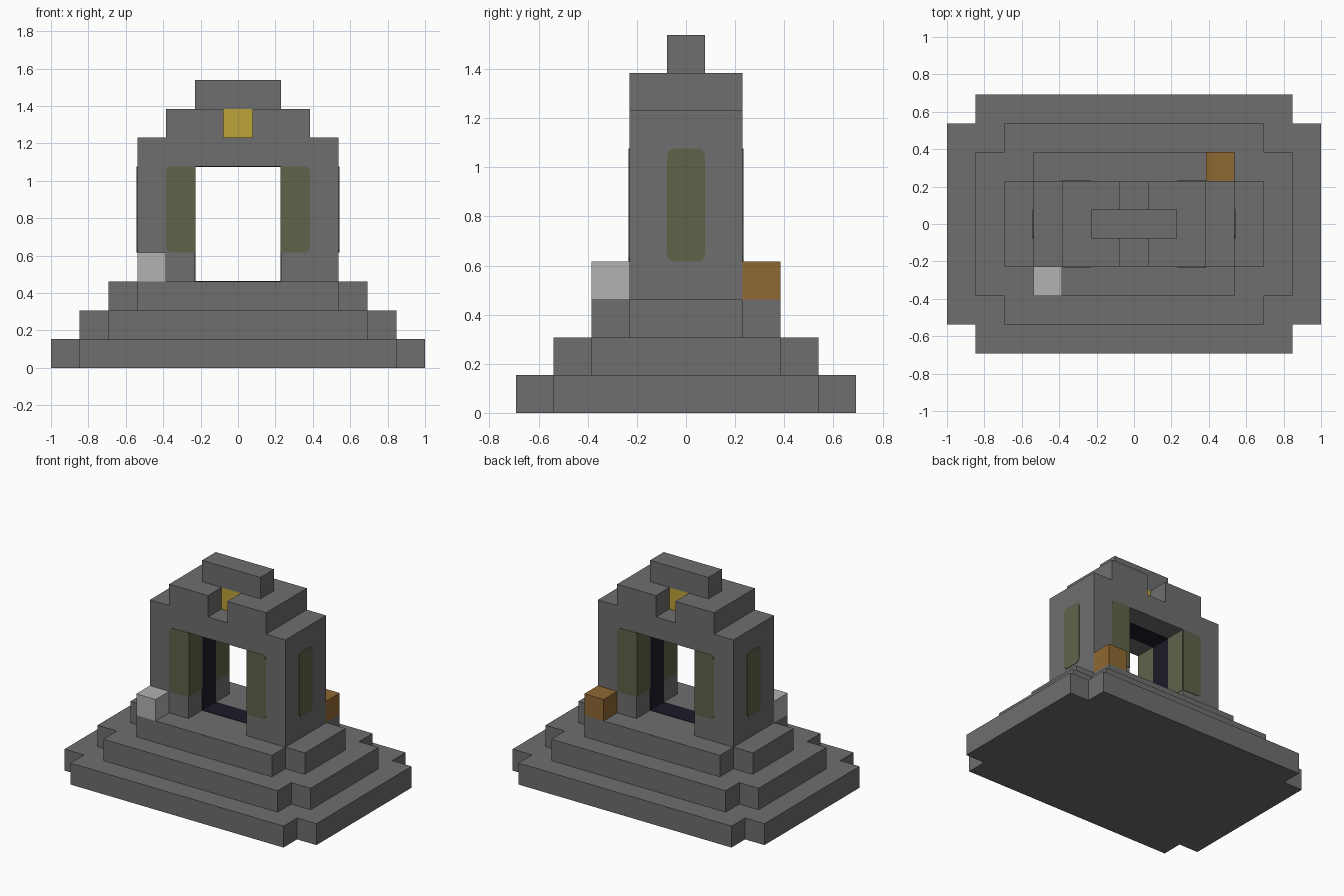
import bpy
import math
from mathutils import Vector

U = 2 / 13          # side of one building block
THIN = 0.003        # thickness of painted plates

old = bpy.data.objects.get("Cube")
if old:
    bpy.data.objects.remove(old, do_unlink=True)


def material(name, rgb):
    m = bpy.data.materials.new(name)
    m.use_nodes = True
    lin = [((c / 255 + 0.055) / 1.055) ** 2.4 for c in rgb] + [1.0]
    m.diffuse_color = lin
    m.node_tree.nodes["Principled BSDF"].inputs["Base Color"].default_value = lin
    return m


stone = material("grey stone", (110, 110, 110))
moss = material("moss green", (95, 99, 74))
dark = material("dark navy stone", (27, 27, 40))
gold = material("gold", (190, 163, 58))
wood = material("orange brown", (143, 104, 50))
pale = material("pale grey", (178, 178, 178))


def prism(name, outline, origin, a, b, depth, mat):
    """Extrude a 2D outline (along axes a, b from origin) by the vector depth."""
    o, a, b, d = (Vector(v) for v in (origin, a, b, depth))
    base = [o + a * p + b * q for p, q in outline]
    if a.cross(b).dot(d) < 0:
        base.reverse()
    n = len(base)
    faces = [list(range(n))[::-1], list(range(n, 2 * n))]
    faces += [[i, (i + 1) % n, n + (i + 1) % n, n + i] for i in range(n)]
    mesh = bpy.data.meshes.new(name)
    mesh.from_pydata(base + [v + d for v in base], [], faces)
    mesh.materials.append(mat)
    ob = bpy.data.objects.new(name, mesh)
    bpy.context.collection.objects.link(ob)
    return ob


def box(name, x, y, z, mat):
    """Box from (low, high) ranges."""
    outline = [(x[0], y[0]), (x[1], y[0]), (x[1], y[1]), (x[0], y[1])]
    return prism(name, outline, (0, 0, z[0]), (1, 0, 0), (0, 1, 0),
                 (0, 0, z[1] - z[0]), mat)


def block(name, x, y, z, mat):
    """Box given in building blocks."""
    return box(name, *[[v * U for v in r] for r in (x, y, z)], mat)


def rounded(p0, p1, q0, q1, round_low, round_high, r=0.03):
    """Rectangle outline with the corners rounded at the low and/or high p side."""
    pts = []
    for p, q, sp, sq, start in ((p0, q0, 1, 1, 180), (p1, q0, -1, 1, 270),
                                (p1, q1, -1, -1, 0), (p0, q1, 1, -1, 90)):
        if round_low if sp > 0 else round_high:
            for k in range(5):
                t = math.radians(start + k * 22.5)
                pts.append((p + sp * r + r * math.cos(t), q + sq * r + r * math.sin(t)))
        else:
            pts.append((p, q))
    return pts


# Stepped base with notched corners
for i, name in enumerate(("lower_step", "middle_step", "upper_step")):
    w, d = (6.5 - i) * U, (4.5 - i) * U
    quarter = [(w, d - U), (w - U, d - U), (w - U, d)]
    outline = quarter + [(-x, y) for x, y in quarter[::-1]]
    outline += [(-x, -y) for x, y in quarter] + [(x, -y) for x, y in quarter[::-1]]
    prism(name, outline, (0, 0, i * U), (1, 0, 0), (0, 1, 0), (0, 0, U), stone)

# Gateway arch
half = [(1.5, 7), (1.5, 3), (3.5, 3), (3.5, 8)]
arch = [(x * U, z * U) for x, z in half + [(-x, z) for x, z in half[::-1]]]
prism("gateway_arch", arch, (0, -1.5 * U, 0), (1, 0, 0), (0, 0, 1), (0, 3 * U, 0), stone)

# Crown course, keystone and cap
for side, s in (("left", 1), ("right", -1)):
    block(side + "_crown_block", sorted((0.5 * s, 2.5 * s)), (-1.5, 1.5), (8, 9), stone)
block("keystone", (-0.5, 0.5), (-0.5, 0.5), (8, 9), gold)
block("cap_block", (-1.5, 1.5), (-0.5, 0.5), (9, 10), stone)

# Offering blocks on opposite corners
block("pale_offering", (-3.5, -2.5), (-2.5, -1.5), (3, 4), pale)
block("wooden_offering", (2.5, 3.5), (1.5, 2.5), (3, 4), wood)

# Dark band lining the opening
h, e = U / 2, 1.5 * U
box("floor_band", (-e, e), (-h, h), (3 * U, 3 * U + THIN), dark)
box("ceiling_band", (-e, e), (-h, h), (7 * U - THIN, 7 * U), dark)

# Wall bands and moss patches on both pillars
for side, s in (("left", 1), ("right", -1)):
    box(side + "_wall_band", sorted((s * e, s * (e - THIN))), (-h, h), (3 * U, 7 * U), dark)
    prism(side + "_outer_moss", rounded(-h, h, 4 * U, 7 * U, True, True),
          (s * 3.5 * U, 0, 0), (0, 1, 0), (0, 0, 1), (s * THIN, 0, 0), moss)
    for end, t in (("back", 1), ("front", -1)):
        prism(f"{side}_{end}_moss", rounded(e, 2.5 * U, 4 * U, 7 * U, False, True),
              (0, t * e, 0), (s, 0, 0), (0, 0, 1), (0, t * THIN, 0), moss)
        box(f"{side}_{end}_inner_moss", sorted((s * e, s * (e - THIN))),
            sorted((t * h, t * e)), (4 * U, 7 * U), moss)
